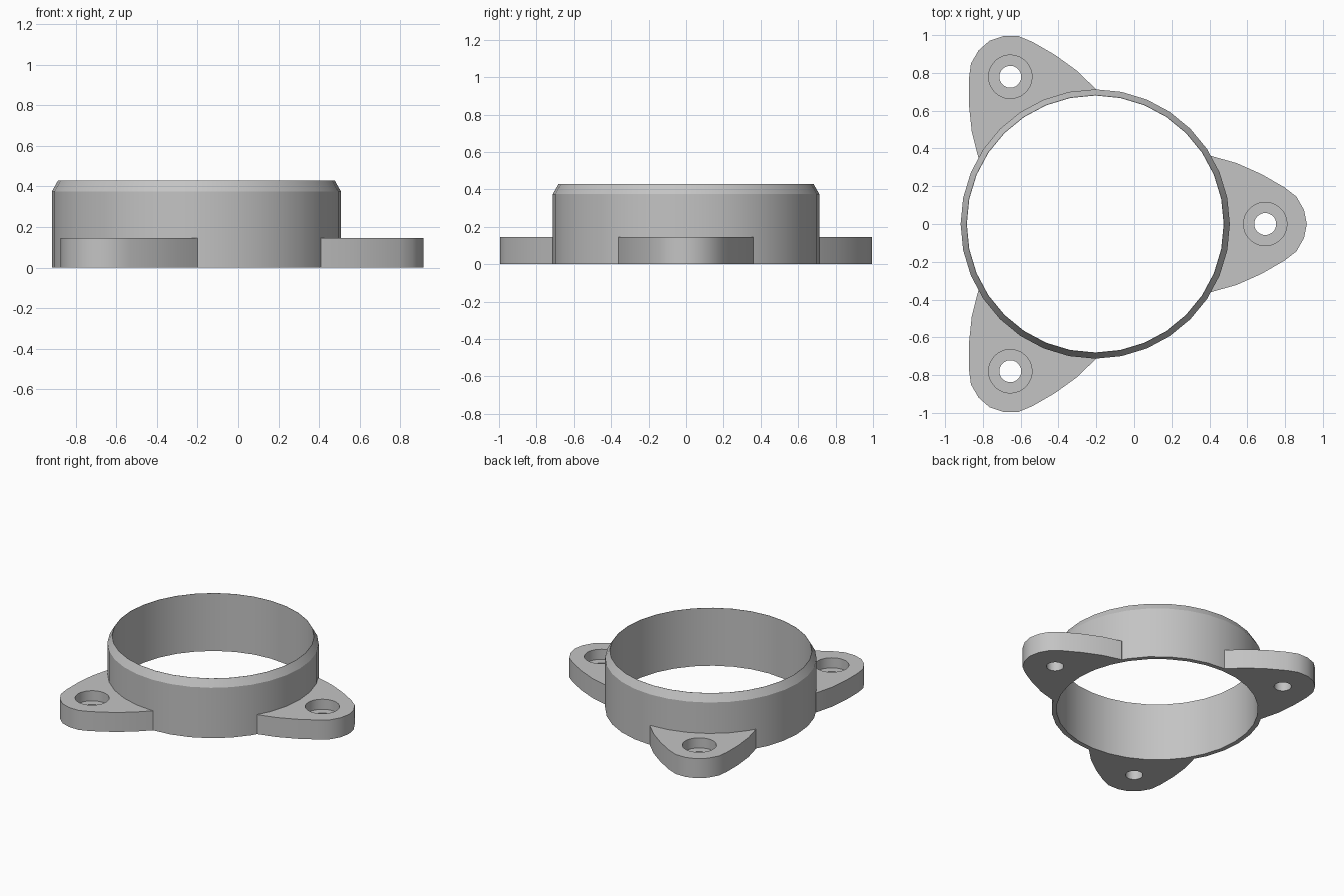
import bpy, bmesh
from math import sin, cos, pi, radians, atan2

cube = bpy.data.objects.get("Cube")
if cube:
    bpy.data.objects.remove(cube, do_unlink=True)

CENTRE_X = -0.205
R_OUT, R_IN = 0.713, 0.68
EAR_TOP = 0.145
HOLE_DIST = 0.9

grey = bpy.data.materials.new("plain grey")
grey.use_nodes = True
colour = (0.55, 0.55, 0.55, 1)
grey.diffuse_color = colour
grey.node_tree.nodes["Principled BSDF"].inputs["Base Color"].default_value = colour


def make_object(name, bm):
    bmesh.ops.recalc_face_normals(bm, faces=bm.faces)
    mesh = bpy.data.meshes.new(name)
    bm.to_mesh(mesh)
    bm.free()
    mesh.materials.append(grey)
    obj = bpy.data.objects.new(name, mesh)
    bpy.context.collection.objects.link(obj)
    return obj


def lathe(name, profile, sides):
    """Revolve a closed (radius, z) profile around z."""
    bm = bmesh.new()
    rings = []
    for i in range(sides):
        a = 2 * pi * i / sides
        rings.append([bm.verts.new((r * cos(a), r * sin(a), z)) for r, z in profile])
    n = len(profile)
    for i in range(sides):
        p, q = rings[i], rings[(i + 1) % sides]
        for j in range(n):
            k = (j + 1) % n
            bm.faces.new((p[j], q[j], q[k], p[k]))
    return make_object(name, bm)


def disc_prism(bm, radius, z0, z1, sides=32):
    """Add a closed cylinder to bm at the screw hole position."""
    base = [bm.verts.new((HOLE_DIST + radius * cos(2 * pi * i / sides),
                          radius * sin(2 * pi * i / sides), z0)) for i in range(sides)]
    extrude(bm, bm.faces.new(base), z1 - z0)


def extrude(bm, face, height):
    new = bmesh.ops.extrude_face_region(bm, geom=[face], use_keep_orig=True)["geom"]
    verts = [v for v in new if isinstance(v, bmesh.types.BMVert)]
    bmesh.ops.translate(bm, verts=verts, vec=(0, 0, height))


def finish(obj):
    bpy.ops.object.select_all(action="DESELECT")
    obj.select_set(True)
    bpy.context.view_layer.objects.active = obj
    bpy.ops.object.shade_smooth_by_angle(angle=radians(28))


# Thin collar with a bevelled upper rim
collar = lathe("collar", [(R_IN, 0), (R_OUT, 0), (R_OUT, 0.375), (R_IN + 0.002, 0.43),
                          (R_IN, 0.43)], 32)
collar.location.x = CENTRE_X
finish(collar)

# Half outline of a mounting ear, from collar to tip
HALF = [(0.615, 0.36), (0.75, 0.322), (0.88, 0.264), (1.0, 0.195), (1.065, 0.145),
        (1.105, 0.075)]


def make_ear(name, angle):
    bm = bmesh.new()
    outline = [(x, -y) for x, y in HALF] + [(1.12, 0)] + HALF[::-1]
    # inner edge is buried in the collar wall
    spread = atan2(HALF[0][1], HALF[0][0])
    outline += [(0.697 * cos(spread * t / 6), 0.697 * sin(spread * t / 6))
                for t in range(6, -7, -1)]
    extrude(bm, bm.faces.new([bm.verts.new((x, y, 0)) for x, y in outline]), EAR_TOP)
    ear = make_object(name, bm)

    # Screw hole and counterbore
    for radius, z0 in ((0.058, -0.1), (0.115, 0.07)):
        cut = bmesh.new()
        disc_prism(cut, radius, z0, 0.3)
        cutter = make_object("hole_cutter", cut)
        cutter.hide_render = True
        mod = ear.modifiers.new("hole", "BOOLEAN")
        mod.operation, mod.solver, mod.object = "DIFFERENCE", "EXACT", cutter
        bpy.context.view_layer.objects.active = ear
        bpy.ops.object.modifier_apply(modifier=mod.name)
        bpy.data.objects.remove(cutter, do_unlink=True)

    ear.location.x = CENTRE_X
    ear.rotation_euler.z = angle
    finish(ear)


for name, degrees in (("left_ear", 0), ("back_right_ear", 120), ("front_right_ear", 240)):
    make_ear(name, radians(degrees))
